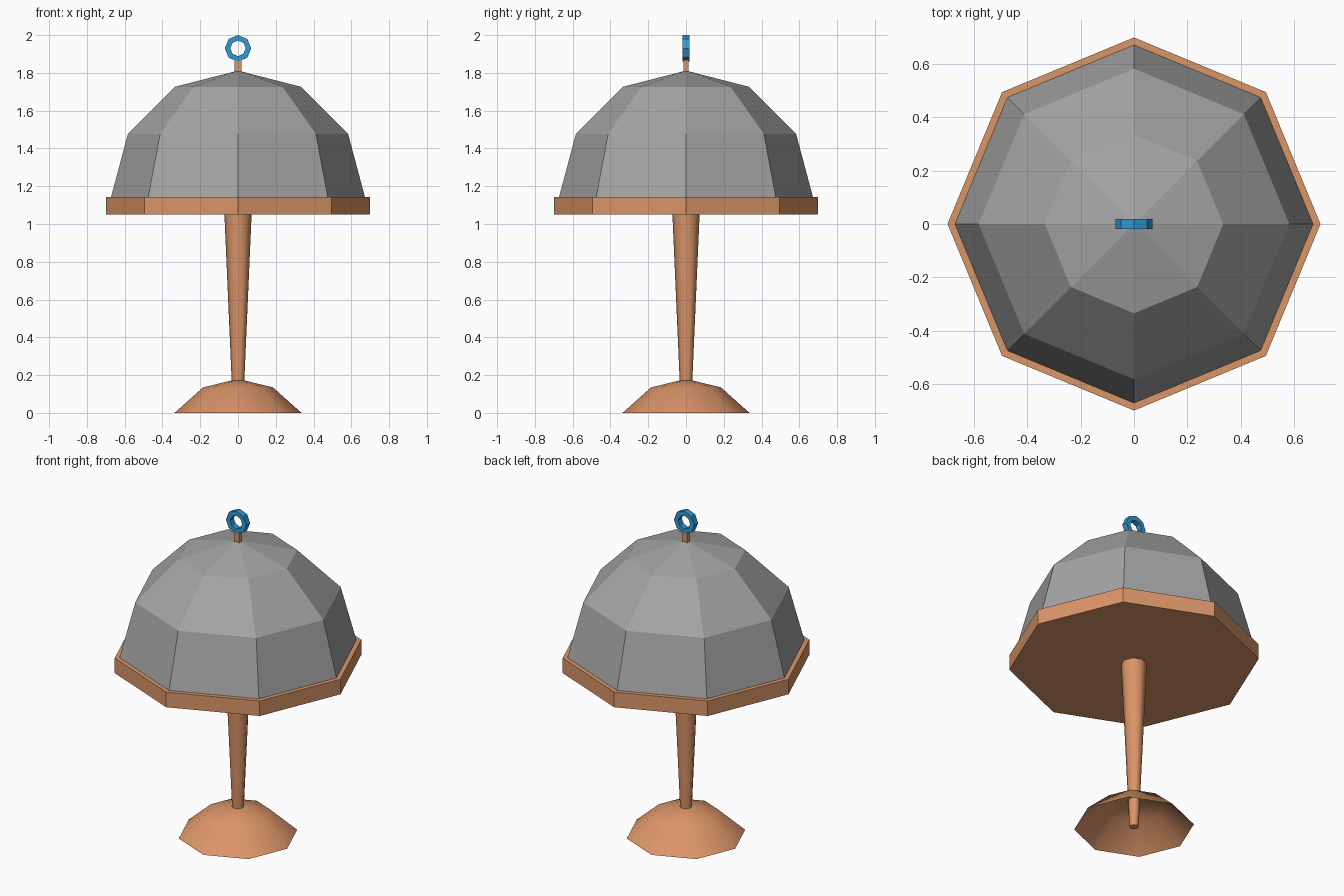
import bpy, bmesh, math

if "Cube" in bpy.data.objects:
    bpy.data.objects.remove(bpy.data.objects["Cube"])


def material(name, rgb):
    m = bpy.data.materials.new(name)
    m.diffuse_color = (*rgb, 1)
    m.use_nodes = True
    m.node_tree.nodes["Principled BSDF"].inputs["Base Color"].default_value = m.diffuse_color
    return m


COPPER = material("copper", (0.71, 0.30, 0.14))
GREY = material("shade grey", (0.37, 0.37, 0.37))
BLUE = material("ring blue", (0.03, 0.32, 0.63))


def lathe(name, profile, mat, sides=8, closed=False, smooth=False):
    """Turn (radius, z) points about z; radius 0 becomes a single pole."""
    bm = bmesh.new()
    rings = []
    for r, z in profile:
        if r == 0:
            rings.append([bm.verts.new((0, 0, z))] * sides)
        else:
            rings.append([bm.verts.new((r * math.cos(math.tau * i / sides),
                                        r * math.sin(math.tau * i / sides), z))
                          for i in range(sides)])
    pairs = list(zip(rings, rings[1:]))
    if closed:
        pairs.append((rings[-1], rings[0]))
    for a, b in pairs:
        for i in range(sides):
            j = (i + 1) % sides
            bm.faces.new(dict.fromkeys((a[i], a[j], b[j], b[i])))
    for f in bm.faces:
        f.smooth = smooth
    me = bpy.data.meshes.new(name)
    bm.to_mesh(me)
    bm.free()
    me.materials.append(mat)
    ob = bpy.data.objects.new(name, me)
    bpy.context.collection.objects.link(ob)
    return ob


# Foot: open shell, with the tapered stem running through it
lathe("foot", [(0.336, 0), (0.185, 0.135), (0, 0.18)], COPPER, smooth=True)
lathe("stem", [(0.026, 0.0), (0.072, 1.05)], COPPER, smooth=True)
lathe("stem_end", [(0, 0.0), (0.026, 0.0)], COPPER)

# Rim plate and faceted dome shade
lathe("shade_rim", [(0, 1.05), (0.70, 1.05), (0.70, 1.143), (0, 1.143)], COPPER)
lathe("shade_dome", [(0.672, 1.143), (0.583, 1.477), (0.335, 1.726), (0, 1.812)], GREY)

# Small square post on top
bpy.ops.mesh.primitive_cube_add(size=1, location=(0, 0, 1.835))
post = bpy.context.object
post.name = "finial_post"
post.scale = (0.036, 0.028, 0.07)
post.data.materials.append(COPPER)

# Upright eight-sided ring
ring = lathe("finial_ring", [(0.07, -0.018), (0.07, 0.018), (0.041, 0.018), (0.041, -0.018)],
             BLUE, closed=True)
ring.rotation_euler.x = math.pi / 2
ring.location.z = 1.93
